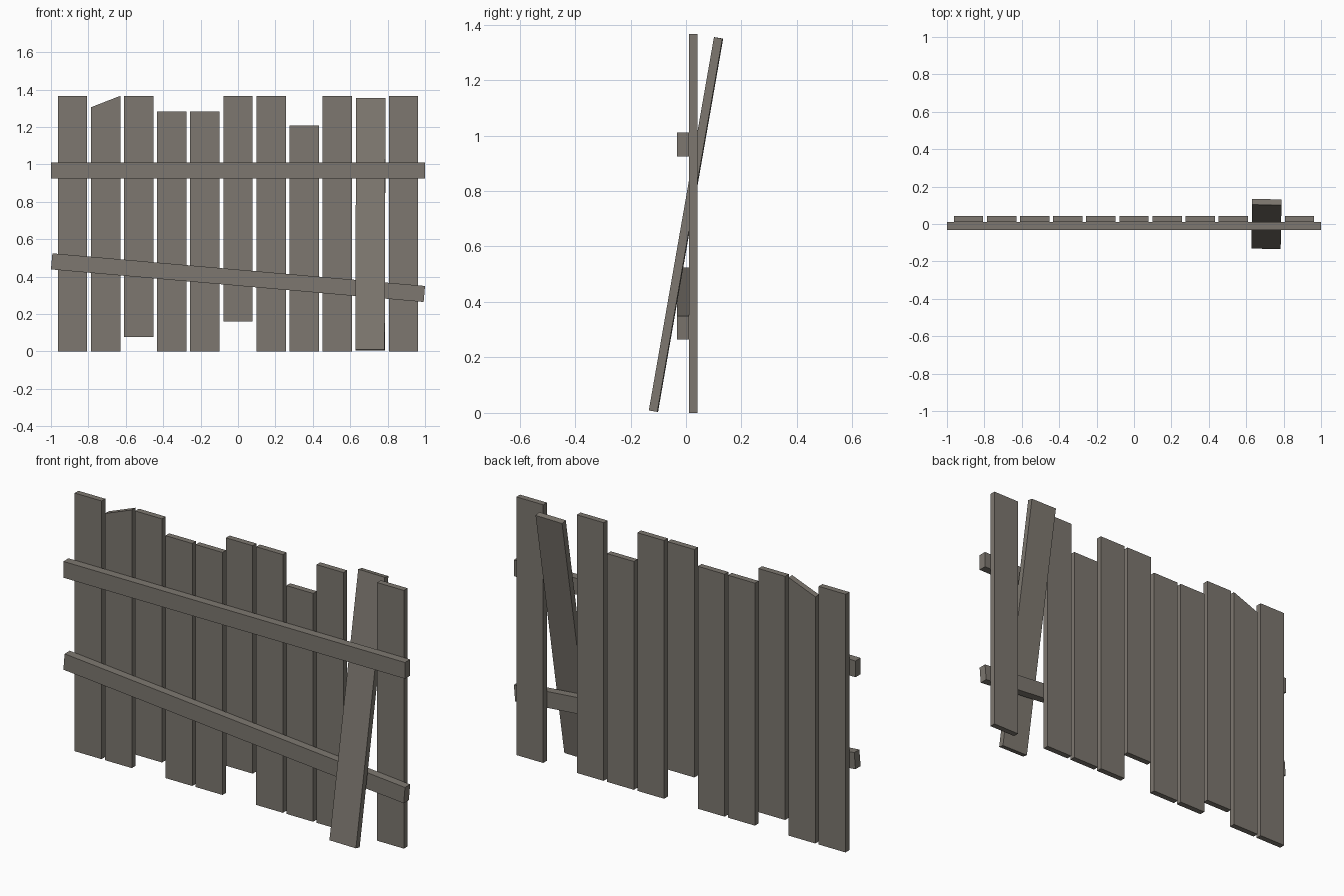
import bpy, bmesh, math

if "Cube" in bpy.data.objects:
    bpy.data.objects.remove(bpy.data.objects["Cube"])

wood = bpy.data.materials.new("weathered wood")
wood.diffuse_color = (0.205, 0.186, 0.160, 1)
wood.use_nodes = True
wood.node_tree.nodes["Principled BSDF"].inputs["Base Color"].default_value = wood.diffuse_color


def plank(name, profile, depth, location, rotation=(0, 0, 0)):
    """Extrude an x/z outline along y, centred on the location's y."""
    bm = bmesh.new()
    front = bm.faces.new([bm.verts.new((x, -depth / 2, z)) for x, z in profile])
    ext = bmesh.ops.extrude_face_region(bm, geom=[front])
    moved = [v for v in ext["geom"] if isinstance(v, bmesh.types.BMVert)]
    bmesh.ops.translate(bm, verts=moved, vec=(0, depth, 0))
    bmesh.ops.recalc_face_normals(bm, faces=bm.faces)
    mesh = bpy.data.meshes.new(name)
    bm.to_mesh(mesh)
    bm.free()
    mesh.materials.append(wood)
    obj = bpy.data.objects.new(name, mesh)
    obj.location = location
    obj.rotation_euler = rotation
    bpy.context.collection.objects.link(obj)
    return obj


def rect(w, z0, z1):
    return [(-w / 2, z0), (w / 2, z0), (w / 2, z1), (-w / 2, z1)]


# Upright boards: bottom, top left, top right (None = loose board)
W, PITCH, THICK, TOP = 0.157, 0.177, 0.031, 1.366
boards = [(0, TOP, TOP), (0, 1.305, TOP), (0.077, TOP, TOP), (0, 1.283, 1.283),
          (0, 1.283, 1.283), (0.16, TOP, TOP), (0, TOP, TOP), (0, 1.208, 1.208),
          (0, TOP, TOP), None, (0, TOP, TOP)]
for i, spec in enumerate(boards):
    if spec is None:
        continue
    bottom, left, right = spec
    outline = [(-W / 2, bottom), (W / 2, bottom), (W / 2, right), (-W / 2, left)]
    plank(f"board_{i + 1}", outline, THICK, ((i - 5) * PITCH, 0.0265, 0))

# Loose board leaning through the gap between the rails
plank("loose_board", rect(W, -TOP / 2, TOP / 2), THICK, (4 * PITCH, 0, 0.679),
      (math.radians(-9.9), 0, math.radians(-1)))

# Rails: level upper, sagging lower
plank("upper_rail", rect(2.0, -0.043, 0.043), 0.043, (0, -0.0105, 0.968))
plank("lower_rail", rect(2.0, -0.043, 0.043), 0.043, (0, -0.0105, 0.394),
      (0, math.radians(5), 0))
